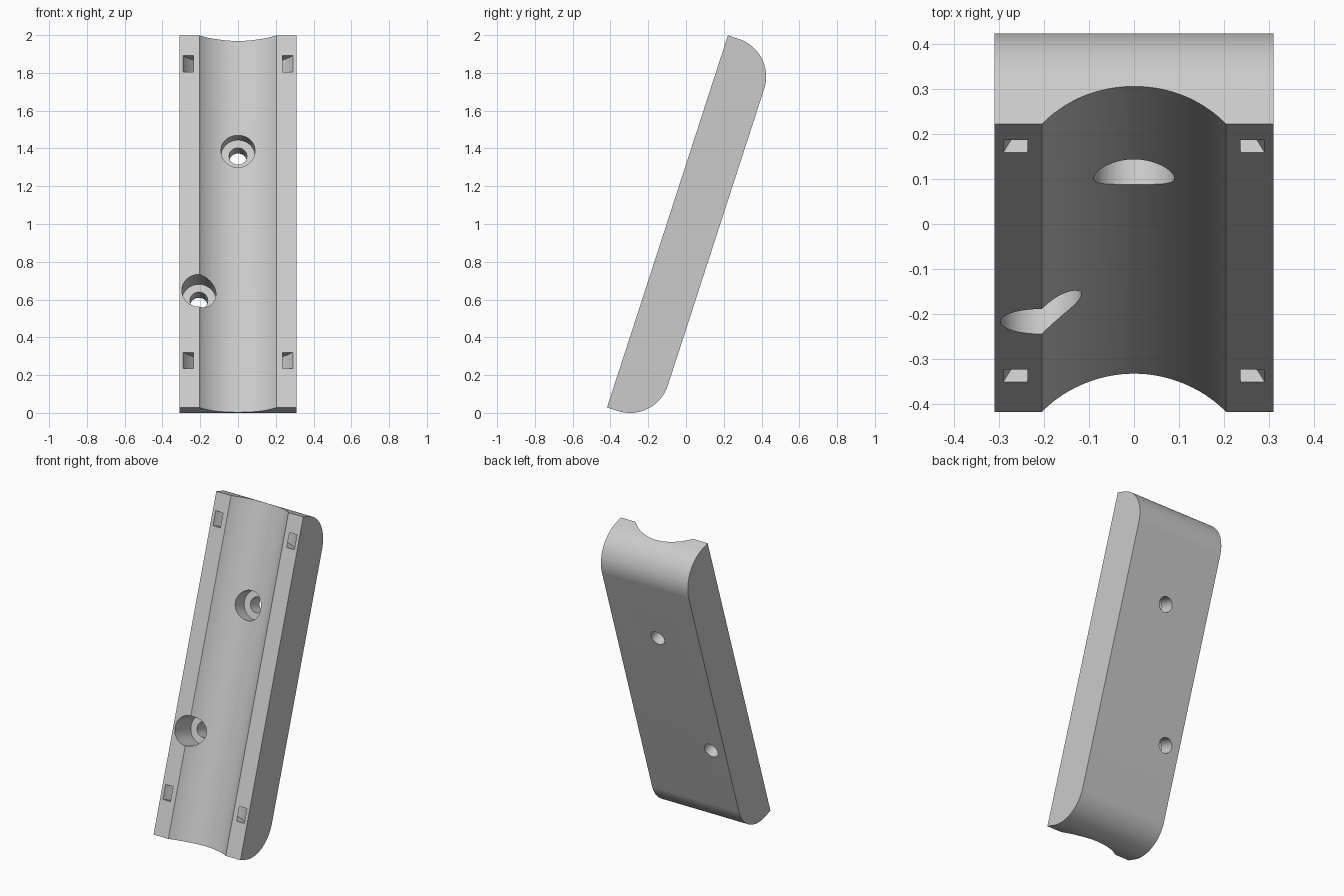
import bpy, bmesh
from math import radians, cos, sin, pi, hypot
from mathutils import Matrix, Vector

cube = bpy.data.objects.get("Cube")
if cube:
    bpy.data.objects.remove(cube, do_unlink=True)

# Upright working frame: x across, y = depth behind the front face, z = along the bar
WIDTH, DEPTH, LENGTH, ROUND = 0.62, 0.27, 2.071, 0.21
TILT = radians(18)
GROOVE_HALF, GROOVE_DEPTH = 0.205, 0.089
SLOT_IN, SLOT_OUT, SLOT_AXIS, SLOT_HEIGHT = 0.237, 0.29, -0.15, 0.09

grey = bpy.data.materials.new("light_grey")
grey.use_nodes = True
colour = (0.6, 0.6, 0.6, 1)
grey.diffuse_color = colour
grey.node_tree.nodes["Principled BSDF"].inputs["Base Color"].default_value = colour


def make_object(name, bm):
    bmesh.ops.recalc_face_normals(bm, faces=bm.faces)
    mesh = bpy.data.meshes.new(name)
    bm.to_mesh(mesh)
    bm.free()
    mesh.materials.append(grey)
    obj = bpy.data.objects.new(name, mesh)
    bpy.context.collection.objects.link(obj)
    return obj


def prism(name, points, offset):
    """Extrude a closed outline of 3D points by an offset."""
    bm = bmesh.new()
    face = bm.faces.new([bm.verts.new(p) for p in points])
    result = bmesh.ops.extrude_face_region(bm, geom=[face])
    moved = [g for g in result["geom"] if isinstance(g, bmesh.types.BMVert)]
    bmesh.ops.translate(bm, verts=moved, vec=Vector(offset))
    return make_object(name, bm)


def arc(radius, start, end, steps):
    angles = [start + (end - start) * i / steps for i in range(steps + 1)]
    return [(radius * cos(a), radius * sin(a)) for a in angles]


def drill(name, x, z, radius, start, end):
    circle = arc(radius, 0, 2 * pi, 64)[:-1]
    return prism(name, [(x + u, start, z + v) for u, v in circle], (0, end - start, 0))


def ring(name, z):
    """Curved strap tunnel, open to the front on both rails."""
    inner = hypot(SLOT_IN, SLOT_AXIS)
    outer = hypot(SLOT_OUT, SLOT_AXIS)
    outline = arc(outer, 0, pi, 64) + arc(inner, pi, 0, 64)
    return prism(name, [(u, SLOT_AXIS + v, z) for u, v in outline], (0, 0, SLOT_HEIGHT))


# Bar with both rear ends rounded
back = DEPTH - ROUND
bottom = [(back + u, ROUND + v) for u, v in arc(ROUND, -pi / 2, 0, 32)]
top = [(back + u, LENGTH - ROUND + v) for u, v in arc(ROUND, 0, pi / 2, 32)]
side = [(0, 0)] + bottom + top + [(0, LENGTH)]
bar = prism("mounting_bar", [(-WIDTH / 2, y, z) for y, z in side], (WIDTH, 0, 0))

# Long round groove
radius = (GROOVE_HALF ** 2 + GROOVE_DEPTH ** 2) / (2 * GROOVE_DEPTH)
axis = GROOVE_DEPTH - radius
circle = arc(radius, 0, 2 * pi, 128)[:-1]
cutters = [prism("groove_cutter", [(u, axis + v, -0.2) for u, v in circle],
                 (0, 0, LENGTH + 0.4))]

# Counterbored screw holes
for x, z in ((0, 1.454), (-0.207, 0.651)):
    cutters.append(drill("counterbore_cutter", x, z, 0.09, -0.1, 0.172))
    cutters.append(drill("screw_hole_cutter", x, z, 0.047, 0.1, 0.4))

# Strap tunnels
for z in (0.217, 1.868):
    cutters.append(ring("strap_tunnel_cutter", z))

# Cut, then keep only the finished mesh
for cutter in cutters:
    cutter.hide_render = True
    mod = bar.modifiers.new(cutter.name, "BOOLEAN")
    mod.operation = "DIFFERENCE"
    mod.solver = "EXACT"
    mod.object = cutter
bpy.context.view_layer.update()
graph = bpy.context.evaluated_depsgraph_get()
finished = bpy.data.meshes.new_from_object(bar.evaluated_get(graph))
bar.modifiers.clear()
bar.data = finished
for cutter in cutters:
    bpy.data.objects.remove(cutter, do_unlink=True)

# Lean the bar back and set it on the ground
finished.transform(Matrix.Translation((0, -0.418, 0.03)) @ Matrix.Rotation(-TILT, 4, "X"))
lowest = min(v.co.z for v in finished.vertices)
finished.transform(Matrix.Translation((0, 0, -lowest)))

bpy.ops.object.select_all(action="DESELECT")
bar.select_set(True)
bpy.context.view_layer.objects.active = bar
bpy.ops.object.shade_smooth_by_angle(angle=radians(25))
